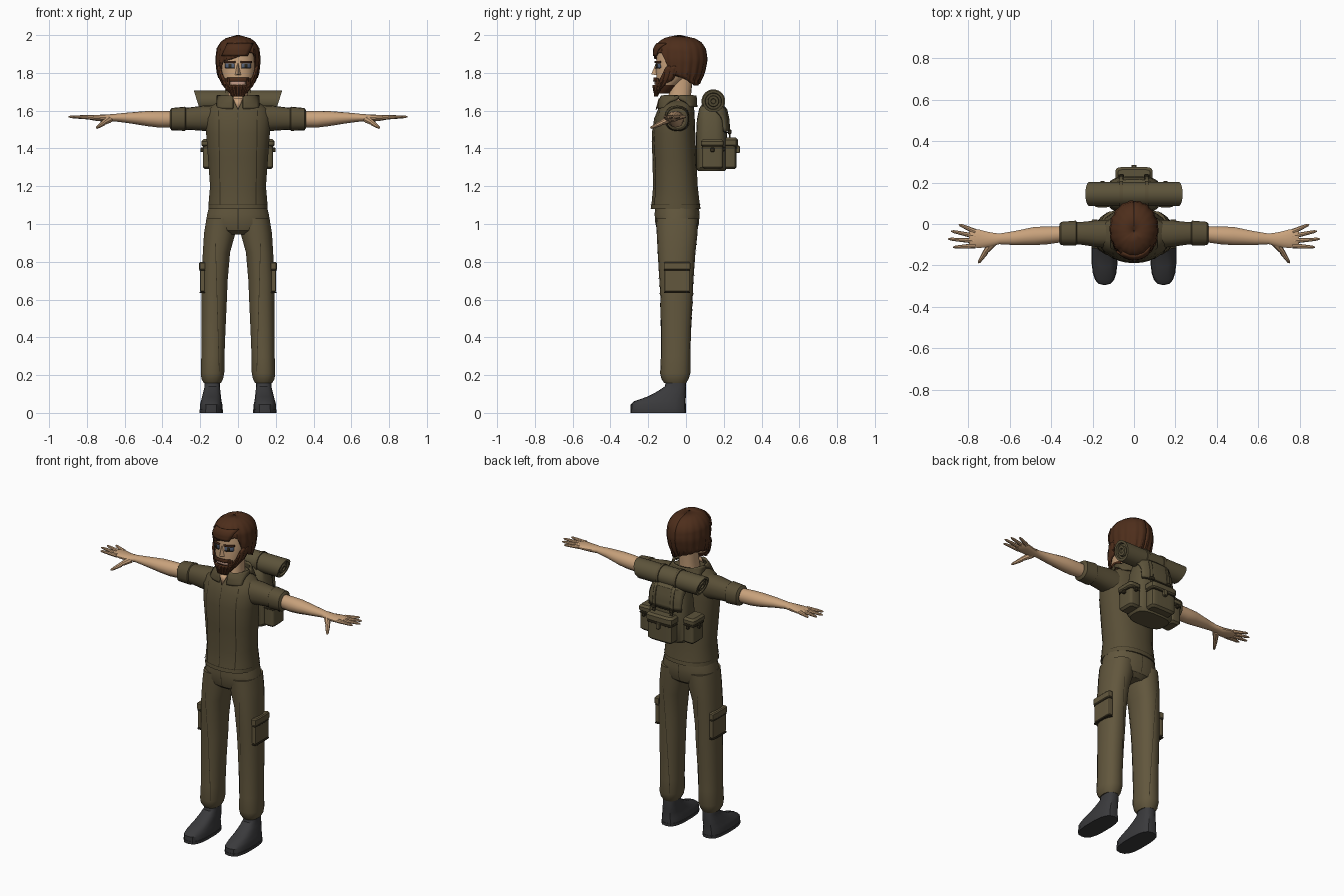
import bpy, bmesh, math
from math import sin, cos, pi, radians
from mathutils import Vector

def mat(name, r, g, b):
    m = bpy.data.materials.new(name)
    m.diffuse_color = (r, g, b, 1)
    return m

SHIRT = mat("olive_shirt", .100, .078, .038)
PANTS = mat("olive_trousers", .122, .095, .047)
PACK = mat("olive_canvas", .108, .087, .043)
SEAM = mat("dark_seam", .035, .027, .013)
SKIN = mat("skin", .58, .36, .20)
HAIR = mat("brown_hair", .075, .027, .011)
BOOT = mat("charcoal_leather", .042, .042, .045)
LIP = mat("pale_lip", .55, .33, .25)
EYE = mat("grey_blue_eye", .10, .13, .20)

def build(name, parts, m, mirror=False, thick=0):
    """Make one object from (verts, faces) parts."""
    bm = bmesh.new()
    for vs, fs in parts:
        bv = [bm.verts.new(v) for v in vs]
        for f in fs:
            bm.faces.new([bv[i] for i in f])
    bmesh.ops.recalc_face_normals(bm, faces=bm.faces)
    me = bpy.data.meshes.new(name)
    bm.to_mesh(me)
    bm.free()
    ob = bpy.data.objects.new(name, me)
    bpy.context.collection.objects.link(ob)
    me.materials.append(m)
    if thick:
        s = ob.modifiers.new("Thickness", 'SOLIDIFY')
        s.thickness, s.offset = thick, 0
    if mirror:
        ob.modifiers.new("Mirror", 'MIRROR')
    return ob

def grid_faces(rows, n, closed=True):
    k = n if closed else n - 1
    return [(r*n + i, r*n + (i+1) % n, (r+1)*n + (i+1) % n, (r+1)*n + i)
            for r in range(rows - 1) for i in range(k)]

def loft(rings, axis='z', n=18, p=2.3):
    """Rings are (position, centre a, centre b, radius a, radius b)."""
    vs = []
    for t, ca, cb, ra, rb in rings:
        for i in range(n):
            a = 2*pi*(i + .5)/n
            u = ca + ra*math.copysign(abs(cos(a))**(2/p), cos(a))
            v = cb + rb*math.copysign(abs(sin(a))**(2/p), sin(a))
            vs.append((u, v, t) if axis == 'z' else (t, u, v))
    m = len(rings)
    return vs, grid_faces(m, n) + [tuple(range(n)), tuple(range((m-1)*n, m*n))]

def rod(p0, p1, r0, r1, n=8):
    p0, p1 = Vector(p0), Vector(p1)
    q = (p1 - p0).to_track_quat('Z', 'Y')
    vs = []
    for t, k in ((0, 1), (.55, .9), (.9, .75), (1, .3)):
        r = (r0 + (r1 - r0)*t)*k
        vs += [p0.lerp(p1, t) + q @ Vector((r*cos(2*pi*i/n), r*sin(2*pi*i/n), 0)) for i in range(n)]
    return vs, grid_faces(4, n) + [tuple(range(n)), tuple(range(3*n, 4*n))]

def ring_at(table, z):
    """Interpolate a vertical loft table at height z."""
    t = sorted(table)
    z = min(max(z, t[0][0]), t[-1][0])
    for a, b in zip(t, t[1:]):
        if z <= b[0]:
            k = (z - a[0])/(b[0] - a[0])
            return [a[i] + (b[i] - a[i])*k for i in range(1, 5)]

def patch(table, x0, x1, z0, z1, side=-1, off=.003, p=2.3, nx=5, nz=8, slant=0):
    """Grid that hugs the front (-1) or back (+1) of a lofted part."""
    vs = []
    for j in range(nz):
        z = z0 + (z1 - z0)*j/(nz - 1)
        for i in range(nx):
            x = x0 + (x1 - x0)*i/(nx - 1) + slant*j/(nz - 1)
            cx, cy, rx, ry = ring_at(table, z)
            k = max(0, 1 - min(1, abs((x - cx)/(rx + off)))**p)**(1/p)
            vs.append((x, cy + side*(ry + off)*k, z))
    return vs, grid_faces(nz, nx, False)

def box(x0, x1, y0, y1, z0, z1, b=.012):
    cx, cy, rx, ry = (x0+x1)/2, (y0+y1)/2, (x1-x0)/2, (y1-y0)/2
    return loft([(z0, cx, cy, rx-b, ry-b), (z0+b, cx, cy, rx, ry),
                 (z1-b, cx, cy, rx, ry), (z1, cx, cy, rx-b, ry-b)], n=20, p=6)

# Shirt body, sleeves, cuffs and collar
torso = [(1.08, 0, -.055, .158, .133), (1.12, 0, -.055, .156, .127), (1.2, 0, -.056, .149, .119),
         (1.35, 0, -.062, .160, .117), (1.48, 0, -.066, .170, .116), (1.56, 0, -.061, .174, .108),
         (1.61, 0, -.052, .160, .096), (1.635, 0, -.045, .125, .088), (1.655, 0, -.042, .09, .075)]
build("shirt", [loft(torso, n=24)], SHIRT)
build("sleeve", [loft([(.09, -.047, 1.555, .07, .075), (.18, -.047, 1.56, .065, .067),
                       (.25, -.045, 1.558, .056, .060), (.31, -.043, 1.556, .053, .056)], 'x')], SHIRT, True)
build("sleeve_cuff", [loft([(.275, -.044, 1.557, .054, .057), (.28, -.044, 1.557, .061, .064),
                            (.352, -.046, 1.555, .057, .059), (.36, -.046, 1.555, .045, .047)], 'x')], SHIRT, True)
collar = [(1.62, 0, -.044, .128, .094), (1.65, 0, -.043, .108, .092), (1.68, 0, -.037, .088, .083)]
build("collar_band", [patch(collar, -.108, .108, 1.62, 1.68, 1, .004, nx=14)], SHIRT, thick=.012)
build("collar_flap", [patch(collar, .025, .108, 1.61, 1.678, -1, .006, nx=8)], SHIRT, True, .014)
build("neck_opening", [([(-.027, -.142, 1.665), (.027, -.142, 1.665), (0, -.158, 1.605)], [(0, 1, 2)])],
      SKIN, thick=.006)
build("shirt_front_seam", [patch(torso, .092, .097, 1.1, 1.6, slant=.008)], SEAM, True)
build("shirt_placket", [patch(torso, -.003, .001, 1.1, 1.59)], SEAM)
build("shirt_hem", [patch(torso, -.157, .157, 1.102, 1.106, s, nx=20, nz=2) for s in (-1, 1)], SEAM)

# Trousers: hips, legs, ankle gathers, pockets and seams
hips = [(1.11, 0, -.048, .150, .115), (1.05, 0, -.047, .165, .120), (1.0, 0, -.047, .172, .116),
        (.965, 0, -.047, .15, .105), (.945, 0, -.047, .09, .08)]
leg = [(1.03, .088, -.047, .080, .112), (.95, .097, -.047, .084, .108), (.85, .114, -.05, .073, .1),
       (.7, .124, -.051, .070, .09), (.6, .126, -.05, .068, .085), (.45, .13, -.053, .065, .08),
       (.3, .133, -.055, .062, .078), (.21, .135, -.057, .063, .08), (.18, .136, -.058, .058, .072),
       (.158, .136, -.057, .046, .058)]
build("trouser_hips", [loft(hips, n=24)], PANTS)
build("trouser_leg", [loft(leg)], PANTS, True)
build("leg_seam", [patch(leg, .098, .101, .22, .9, s, slant=.02) for s in (-1, 1)], SEAM, True)
build("fly_seam", [patch(hips, -.002, .002, .97, 1.08, s) for s in (-1, 1)], SEAM)
build("thigh_pocket", [box(.172, .202, -.115, .02, .64, .775, .006)], PANTS, True)
build("thigh_pocket_flap", [box(.172, .206, -.118, .023, .755, .8, .006)], PANTS, True)
build("pocket_shadow_line", [box(.172, .2045, -.117, .022, y, y+.006, .001) for y in (.634, .75)], SEAM, True)

# Boots with separate soles
build("boot", [loft([(.012, .142, -.147, .060, .146), (.045, .142, -.147, .060, .146),
                     (.062, .142, -.138, .055, .136), (.085, .140, -.104, .051, .103),
                     (.115, .138, -.075, .045, .074), (.14, .136, -.056, .041, .056),
                     (.175, .136, -.053, .04, .051)], p=2.8)], BOOT, True)
build("boot_sole", [loft([(0, .142, -.147, .062, .147), (.018, .142, -.147, .063, .148)], p=2.8)], BOOT, True)

# Bare arms, palms and fingers
build("arm", [loft([(.32, -.047, 1.555, .038, .042), (.42, -.055, 1.555, .044, .044),
                    (.48, -.058, 1.558, .045, .040), (.58, -.068, 1.562, .034, .028),
                    (.65, -.072, 1.563, .026, .020), (.7, -.075, 1.56, .037, .019),
                    (.75, -.071, 1.562, .046, .016), (.785, -.068, 1.564, .044, .012),
                    (.795, -.067, 1.565, .036, .007)], 'x', 14, 2)], SKIN, True)
tips = [(.845, -.002), (.882, -.034), (.897, -.072), (.872, -.112)]
fingers = [rod((.765, -.036 - .023*i, 1.564), (x, y, 1.568), .0125, .009) for i, (x, y) in enumerate(tips)]
fingers += [rod((.68, -.088, 1.555), (.722, -.142, 1.53), .02, .015),
            rod((.715, -.135, 1.532), (.75, -.188, 1.508), .014, .009)]
build("fingers", fingers, SKIN, True)

# Neck and head
build("neck", [loft([(1.62, 0, -.04, .06, .065), (1.7, 0, -.03, .052, .058), (1.8, 0, -.02, .055, .06)])], SKIN)
skull = [(1.69, 0, -.122, .034, .03), (1.71, 0, -.112, .052, .045), (1.735, 0, -.1, .067, .06),
         (1.78, 0, -.075, .086, .083), (1.85, 0, -.056, .096, .103), (1.92, 0, -.05, .09, .103),
         (1.97, 0, -.045, .05, .06)]
head = build("head", [loft(skull, n=24, p=2.1)], SKIN)
head.data.materials.append(HAIR)
for f in head.data.polygons:
    f.material_index = int(f.center.z < 1.725)

def face(name, x0, x1, z0, z1, m, off=.003, mirror=False, slant=0):
    build(name, [patch(skull, x0, x1, z0, z1, -1, off, 2.1, 7, 4, slant)], m, mirror, .005)

face("eye_white", .018, .066, 1.826, 1.850, EYE, .002, True)
face("pupil", .034, .050, 1.829, 1.848, SEAM, .005, True)
face("eyebrow", .014, .072, 1.853, 1.864, HAIR, .006, True)
face("eye_lower_line", .02, .064, 1.822, 1.826, SEAM, .004, True)
face("mouth", -.04, .04, 1.738, 1.756, LIP, .004)
face("moustache", -.056, .056, 1.755, 1.775, HAIR, .012)
build("nose", [([(-.008, -.150, 1.85), (.008, -.150, 1.85), (.019, -.152, 1.787), (-.019, -.152, 1.787),
                 (0, -.160, 1.85), (0, -.184, 1.793)],
                [(0, 4, 5, 3), (4, 1, 2, 5), (3, 5, 2), (0, 3, 2, 1), (0, 1, 4)])], SKIN)

# Hair and beard shells, wrapped by angle (0 = front)
def ramp(x, a, b):
    t = min(1, max(0, (x - a)/(b - a)))
    return t*t*(3 - 2*t)

def shell(name, table, a0, a1, na, nz, top, bot, off, thick):
    vs = []
    for j in range(nz):
        t = j/(nz - 1)
        for i in range(na):
            a = a0 + (a1 - a0)*i/(na - 1)
            z = bot(a) + (top(a) - bot(a))*t
            cx, cy, rx, ry = ring_at(table, z)
            o = off(i, t)
            vs.append((cx + (rx + o)*sin(radians(a)), cy - (ry + o)*cos(radians(a)), z))
    build(name, [(vs, grid_faces(nz, na, False))], HAIR, thick=thick)

hair = [(1.75, 0, -.022, .088, .092), (1.8, 0, -.028, .106, .122), (1.87, 0, -.027, .114, .136),
        (1.93, 0, -.03, .108, .131), (1.965, 0, -.032, .085, .106), (1.985, 0, -.035, .055, .07),
        (1.997, 0, -.035, .003, .003)]
shell("hair", hair, -180, 180, 73, 14, lambda a: 1.997,
      lambda a: 1.885 + .022*sin(radians(a*2)) - .11*ramp(abs(a), 42, 68) - .022*ramp(abs(a), 95, 150),
      lambda i, t: (.004 if i % 4 in (1, 2) else -.003)*(1 - t), .008)
build("fringe_lock", [patch(hair, -.085, .05, 1.89, 1.955, -1, .008, 2, 8, 6, .03)], HAIR, thick=.01)
shell("beard", skull, -100, 100, 41, 7,
      lambda a: 1.736 + .10*ramp(abs(a), 40, 72),
      lambda a: 1.676 + .085*ramp(abs(a), 40, 100),
      lambda i, t: .011 + (.002 if i % 3 else -.002), .01)
build("moustache_side", [patch(skull, .044, .066, 1.725, 1.77, -1, .011, 2.1)], HAIR, True, .006)

# Backpack body, lid, pockets, straps
pack = [(1.28, 0, .135, .115, .072), (1.3, 0, .135, .13, .083), (1.45, 0, .135, .128, .083),
        (1.55, 0, .135, .118, .078), (1.61, 0, .135, .10, .066), (1.635, 0, .13, .07, .045)]
build("backpack", [loft(pack, n=24, p=3.2)], PACK)
build("pack_lid", [patch(pack, -.112, .112, 1.49, 1.63, 1, .008, 3.2, 16)], PACK, thick=.012)
build("pack_lid_edge", [patch(pack, -.112, .112, 1.482, 1.488, 1, .01, 3.2, 16, 2)], SEAM, thick=.006)
build("back_pocket", [box(-.085, .085, .19, .268, 1.29, 1.43)], PACK)
build("back_pocket_flap", [box(-.09, .09, .19, .275, 1.405, 1.458)], PACK)
build("side_pocket", [box(.115, .186, .085, .195, 1.29, 1.43)], PACK, True)
build("side_pocket_flap", [box(.113, .193, .08, .2, 1.405, 1.45)], PACK, True)
build("flap_edge", [box(.114, .1905, .082, .198, 1.399, 1.406, .001),
                    box(-.001, .088, .19, .2725, 1.399, 1.406, .001)], SEAM, True)
build("pack_strap", [patch(pack, .052, .07, 1.45, 1.63, 1, .016, 3.2)], PACK, True, .006)
build("pack_buckle", [box(.048, .074, .222, .24, 1.475, 1.5, .004), box(.142, .162, .19, .207, 1.385, 1.41, .004),
                      box(.182, .199, .13, .15, 1.38, 1.405, .004)], SEAM, True)
build("pocket_buckle", [box(-.012, .012, .262, .285, 1.375, 1.415, .004)], PACK)

# Bedroll with slanted, rolled ends and two binding loops
R = [(.235, .058), (.235, .044), (.222, .042), (.222, .03), (.235, .028), (.235, .014), (.225, .012)]
prof = [(-x, r) for x, r in reversed(R)] + R
vs, fs = loft([(x, .145, 1.65, r, r) for x, r in prof], 'x', 20, 2)
vs = [(x*(1 - .16*(1.71 - z)/.12), y, z) for x, y, z in vs]
build("bedroll", [(vs, fs)], PACK)
build("bedroll_strap", [loft([(.052, .145, 1.65, .059, .059), (.053, .145, 1.65, .063, .063),
                              (.069, .145, 1.65, .063, .063), (.07, .145, 1.65, .059, .059)], 'x', 20, 2)],
      SHIRT, True)

# Smooth shading with crisp edges
for ob in bpy.context.scene.objects:
    ob.select_set(True)
    bpy.context.view_layer.objects.active = ob
bpy.ops.object.shade_smooth_by_angle(angle=radians(32))
